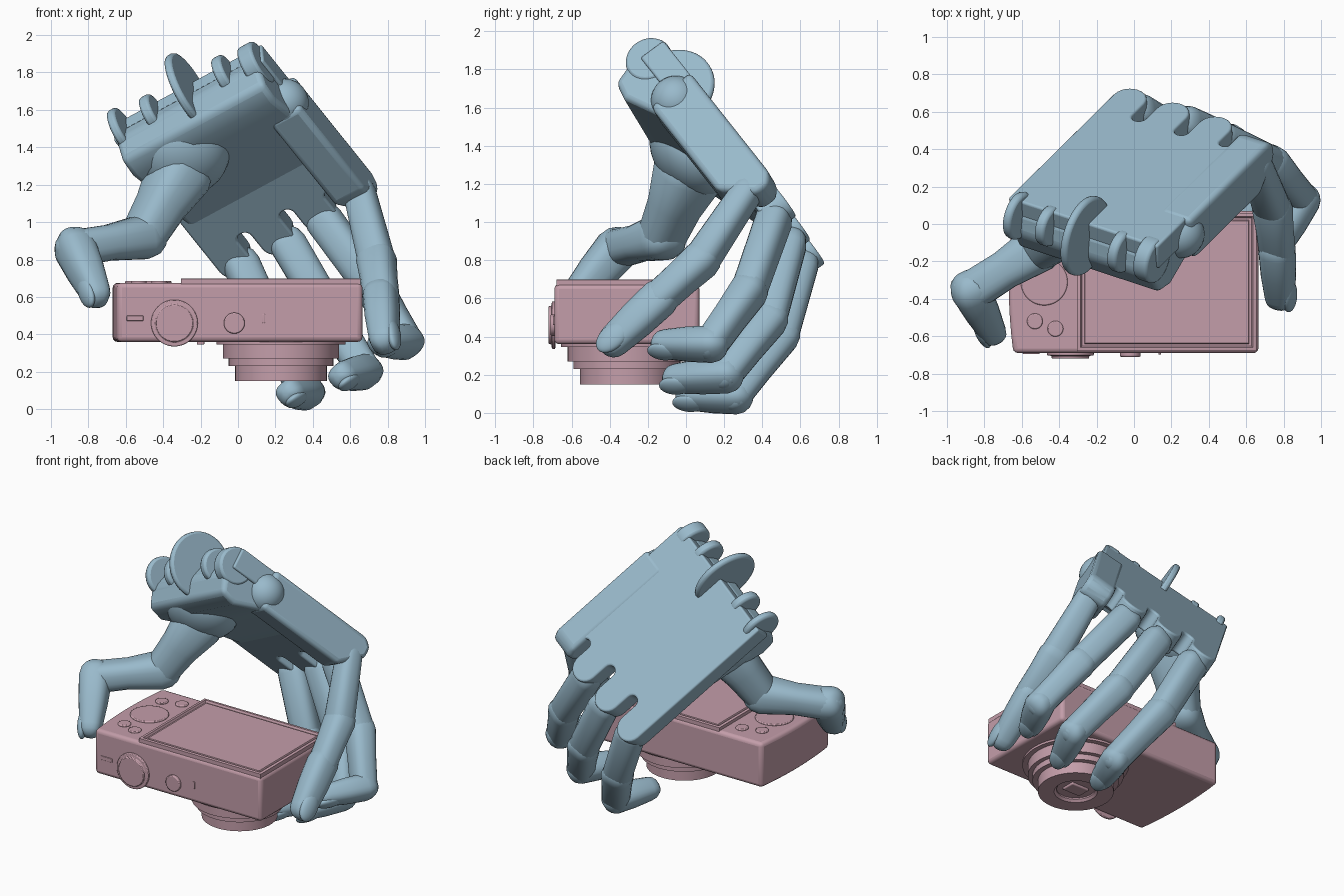
import bpy, bmesh, math
from mathutils import Matrix, Vector as V

if "Cube" in bpy.data.objects:
    bpy.data.objects.remove(bpy.data.objects["Cube"])


def material(name, col):
    m = bpy.data.materials.new(name)
    m.diffuse_color = (*col, 1)
    m.use_nodes = True
    m.node_tree.nodes["Principled BSDF"].inputs["Base Color"].default_value = m.diffuse_color
    return m


BLUE = material("hand_blue", (0.32, 0.49, 0.60))
PINK = material("camera_pink", (0.55, 0.34, 0.40))

# palm frame: u across the wrist, v towards the knuckles, w out of the back of the hand
a = V((.844, -.277, .458)).normalized()
d = V((.53, .53, -.67)).normalized()
n = a.cross(d).normalized()
d = n.cross(a)
PALM = Matrix.Translation((-.25, -.06, 1.70)) @ Matrix((a, d, n)).transposed().to_4x4()
SIDE = PALM @ Matrix(((0, 0, 1, 0), (1, 0, 0, 0), (0, 1, 0, 0), (0, 0, 0, 1)))


def finish(name, bm, mat, M=Matrix(), bevel=0, segs=3):
    bmesh.ops.recalc_face_normals(bm, faces=bm.faces)
    me = bpy.data.meshes.new(name)
    bm.to_mesh(me)
    bm.free()
    me.materials.append(mat)
    ob = bpy.data.objects.new(name, me)
    bpy.context.collection.objects.link(ob)
    ob.matrix_world = M
    if bevel:
        b = ob.modifiers.new("bevel", 'BEVEL')
        b.width, b.segments, b.limit_method = bevel, segs, 'ANGLE'
        b.angle_limit = math.radians(35)
    bpy.context.view_layer.objects.active = ob
    bpy.ops.object.select_all(action='DESELECT')
    ob.select_set(True)
    bpy.ops.object.shade_smooth_by_angle(angle=math.radians(35))
    return ob


def prism(name, pts, h0, h1, mat, M=Matrix(), bevel=0, inset=()):
    bm = bmesh.new()
    f = bm.faces.new([bm.verts.new((x, y, h0)) for x, y in pts])
    ex = bmesh.ops.extrude_face_region(bm, geom=[f])
    top = [v for v in ex["geom"] if isinstance(v, bmesh.types.BMVert)]
    bmesh.ops.translate(bm, verts=top, vec=(0, 0, h1 - h0))
    face = [g for g in ex["geom"] if isinstance(g, bmesh.types.BMFace)]
    bm.normal_update()
    for width, depth in inset:
        bmesh.ops.inset_region(bm, faces=face, thickness=width)
        bmesh.ops.translate(bm, verts=face[0].verts[:], vec=(0, 0, -depth))
    return finish(name, bm, mat, M, bevel)


def rect(x0, x1, y0, y1):
    return [(x0, y0), (x1, y0), (x1, y1), (x0, y1)]


def arc(cx, cy, r, a0, a1, k=10):
    t = [math.radians(a0 + (a1 - a0) * i / k) for i in range(k + 1)]
    return [(cx + r * math.cos(q), cy + r * math.sin(q)) for q in t]


def lathe(name, prof, mat, M, bevel=0, k=64):
    bm = bmesh.new()
    rings = [[bm.verts.new((r * math.cos(6.28318 * i / k), r * math.sin(6.28318 * i / k), z))
              for i in range(k)] for r, z in prof]
    for A, B in zip(rings, rings[1:]):
        for i in range(k):
            bm.faces.new((A[i], A[(i + 1) % k], B[(i + 1) % k], B[i]))
    bm.faces.new(rings[0])
    bm.faces.new(rings[-1])
    return finish(name, bm, mat, M, bevel, 2)


def disc(name, r, h, mat, M, bevel=.006):
    return lathe(name, [(r, 0), (r, h)], mat, M, bevel)


def ball(name, c, s, M=PALM):
    bm = bmesh.new()
    bmesh.ops.create_uvsphere(bm, u_segments=32, v_segments=18, radius=1)
    return finish(name, bm, BLUE, M @ Matrix.Translation(c) @ Matrix.Diagonal((*s, 1)))


def capsule(bm, p, q, r0, r1, up, waist, flat=.92, k=24):
    z = (q - p).normalized()
    x = up.cross(z).normalized()
    y = z.cross(x)
    L = (q - p).length
    cap = [.2, .45, .75, 1.1, 1.57]
    rows = [(-r0 * math.cos(t), r0 * math.sin(t)) for t in cap]
    rows += [(L * .5, (r0 + r1) * .5 * waist)]
    rows += [(L + r1 * math.cos(t), r1 * math.sin(t)) for t in reversed(cap)]
    prev = None
    for o, r in rows:
        ring = []
        for i in range(k):
            c, s = math.cos(6.28318 * i / k), math.sin(6.28318 * i / k)
            e = (abs(c) ** 2.7 + abs(s) ** 2.7) ** (-1 / 2.7)     # slightly boxy section
            ring.append(bm.verts.new(p + z * o + x * (r * e * c) + y * (r * flat * e * s)))
        if prev:
            for i in range(k):
                bm.faces.new((prev[i], prev[(i + 1) % k], ring[(i + 1) % k], ring[i]))
        else:
            bm.faces.new(ring)
        prev = ring
    bm.faces.new(prev)


def finger(name, pts, radii, waist=(1, .97, 1.05)):
    P = [V(p) for p in pts]
    bm = bmesh.new()
    for i in range(3):
        j = max(i, 1)
        up = (P[j] - P[j - 1]) - (P[j + 1] - P[j])
        capsule(bm, P[i], P[i + 1], radii[i], radii[i + 1] * .94, up, waist[i])
    finish(name, bm, BLUE)
    # fingernail on the outer side of the last segment
    z = (P[3] - P[2]).normalized()
    y = P[2] - P[1]
    y = (y - z * y.dot(z)).normalized()
    x = y.cross(z)
    M = Matrix((x, y, z)).transposed().to_4x4()
    r = radii[3]
    M.translation = P[3] + y * r * .64 - z * r * .1
    ball(name + "_nail", (0, 0, 0), (r * .75, r * .4, r * 1.15), M)


# fingers and thumb
R = (.1, .102, .094, .08)
finger("index_finger", [(.02, .60, .77), (.19, .50, .40), (.37, .26, .09), (.28, .02, .09)], R)
finger("middle_finger", [(.27, .54, .88), (.50, .44, .49), (.68, .21, .20), (.56, -.05, .18)], R)
finger("ring_finger", [(.46, .46, 1.01), (.73, .33, .64), (.90, .13, .36), (.77, -.11, .36)], R)
finger("little_finger", [(.65, .32, 1.16), (.74, .08, .80), (.765, -.14, .60), (.78, -.38, .375)],
       (.085, .104, .1, .088))
finger("thumb", [(-.32, .01, 1.25), (-.51, -.13, .92), (-.87, -.36, .86), (-.76, -.57, .62)],
       (.18, .13, .115, .085), (.92, .88, 1.05))

# back of the hand: plate with rounded knuckle lobes and slots between them
knuckles = (-.4, -.13, .14)
r = .095
outline = [(-.495, .0), (.45, .0), (.45, .3), (.33, .32), (.33, .97)] + arc(.27, .97, .035, 0, -180, 8)
for i in (2, 1, 0):
    outline += arc(knuckles[i], 1.06, r, 0, 180, 12)
    if i:
        mid = (knuckles[i] + knuckles[i - 1]) / 2
        outline += arc(mid, .95, .04, 0, -180, 8)
outline = outline[:-1] + [(-.495, 1.06)]
prism("palm_plate", outline, -.07, .08, BLUE, PALM, .022)

# underside of the palm, wrist edge and thumb mound
prism("palm_pad", [(0, 0), (-.03, -.12), (.02, -.25), (.13, -.27), (.36, -.17), (.74, -.06), (.74, 0)],
      -.47, .43, BLUE, SIDE, .03)
ball("thumb_mound", (-.22, .24, -.13), (.26, .25, .19))

# little finger's separate metacarpal block
prism("little_finger_block", [(.27, .085), (1.06, .085), (1.12, .04), (1.12, -.04), (.96, -.19), (.3, -.19)],
      .29, .485, BLUE, SIDE, .03)
ball("little_finger_pivot", (.39, .31, -.06), (.13, .13, .13))

# wrist hinge discs
for i, (u, rad, h, v, w) in enumerate([(-.46, .13, .05, 0, -.02), (-.27, .11, .06, .0, -.02),
                                       (-.03, .22, .045, -.01, 0), (.19, .115, .06, .0, -.03),
                                       (.345, .125, .09, .025, -.04)]):
    disc(f"wrist_hinge_{i + 1}", rad, h, BLUE, SIDE @ Matrix.Translation((v, w, u)), .015)

# camera body with a softly bowed grip end
bow = [(-.645 - .025 * (1 - t * t), -.31 - .38 * t) for t in (-1, -.75, -.5, -.25, 0, .25, .5, .75, 1)]
prism("camera_body", bow + [(.665, -.69), (.665, .07)], .36, .675, PINK, bevel=.025)

# screen panel with recessed display
prism("screen_panel", rect(-.305, .655, -.68, .06), .66, .697, PINK,
      inset=[(.006, -.002), (.022, 0), (.01, .014), (.018, 0), (.006, -.008)])

# back controls
T = Matrix.Translation
disc("control_dial", .125, .02, PINK, T((-.48, -.31, .665)))
for i, (x, y) in enumerate([(-.53, -.52), (-.42, -.56), (-.53, -.10), (-.40, -.06)]):
    disc(f"back_button_{i + 1}", .042, .018, PINK, T((x, y, .668)))

# controls on the front edge
FRONT = T((0, -.685, 0)) @ Matrix.Rotation(math.pi / 2, 4, 'X')
lathe("mode_dial", [(.125, 0), (.125, .018), (.1, .02), (.1, .035)], PINK, FRONT @ T((-.34, .46, 0)), .005)
disc("shutter_button", .056, .025, PINK, FRONT @ T((-.02, .46, 0)))
prism("power_slider", rect(.13, .145, .46, .51), 0, .012, PINK, FRONT, .004)
prism("strap_slot", rect(-.595, -.505, .472, .50), 0, .01, PINK, FRONT, .004)
prism("foot_tab", rect(-.22, -.18, -.6, -.56), .345, .37, PINK, bevel=.005)

# stepped lens pointing down, with front recess and aperture
lathe("lens", [(.345, .38), (.345, .345), (.31, .345), (.31, .27), (.28, .27), (.28, .23), (.245, .23),
               (.245, .15), (.14, .15), (.125, .165), (.125, .175)], PINK, T((.23, -.31, 0)))
prism("lens_window", rect(.16, .30, -.36, -.26), .16, .19, PINK, bevel=.008)
